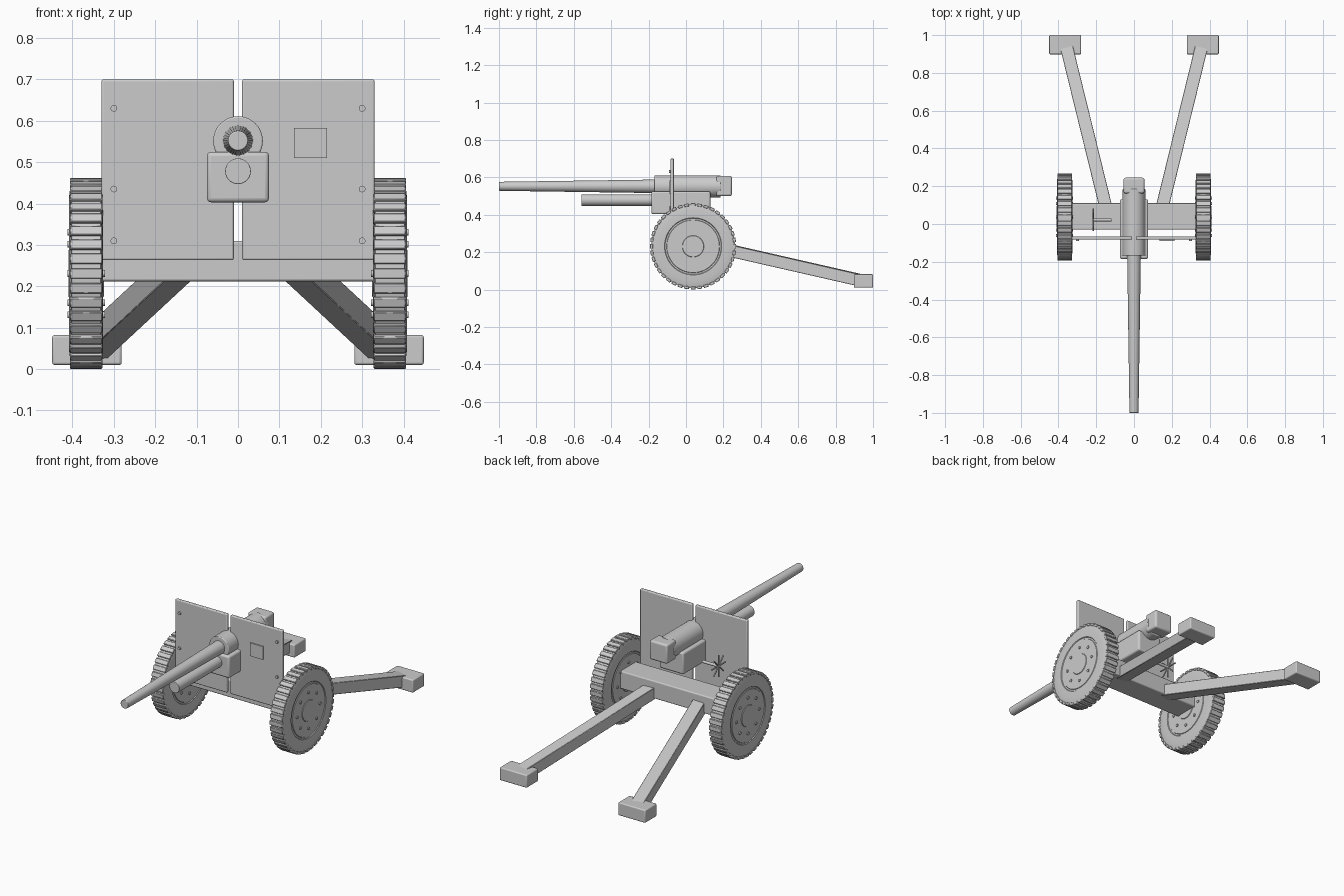
import bpy, bmesh, math
from mathutils import Matrix, Vector

if "Cube" in bpy.data.objects:
    bpy.data.objects.remove(bpy.data.objects["Cube"])

grey = bpy.data.materials.new("plain_grey")
grey.diffuse_color = (0.6, 0.6, 0.6, 1)
grey.use_nodes = True
grey.node_tree.nodes["Principled BSDF"].inputs["Base Color"].default_value = grey.diffuse_color


def finish(name, bm, bevel=0.0, segments=3):
    """Turn a bmesh into a named object with optional rounded edges."""
    bmesh.ops.recalc_face_normals(bm, faces=bm.faces)
    mesh = bpy.data.meshes.new(name)
    bm.to_mesh(mesh)
    bm.free()
    mesh.materials.append(grey)
    ob = bpy.data.objects.new(name, mesh)
    bpy.context.collection.objects.link(ob)
    if bevel:
        mod = ob.modifiers.new("rounding", 'BEVEL')
        mod.width, mod.segments = bevel, segments
        mod.limit_method, mod.angle_limit = 'ANGLE', math.radians(40)
    bpy.ops.object.select_all(action='DESELECT')
    ob.select_set(True)
    bpy.context.view_layer.objects.active = ob
    bpy.ops.object.shade_smooth_by_angle(angle=math.radians(35))
    return ob


def add_box(bm, lo, hi, matrix=Matrix()):
    lo, hi = Vector(lo), Vector(hi)
    m = matrix @ Matrix.Translation((lo + hi) / 2) @ Matrix.Diagonal((*(hi - lo), 1))
    bmesh.ops.create_cube(bm, size=1, matrix=m)


def add_rod(bm, a, b, r1, r2=None, sides=32):
    a, b = Vector(a), Vector(b)
    d = b - a
    m = Matrix.Translation((a + b) / 2) @ d.to_track_quat('Z', 'Y').to_matrix().to_4x4()
    bmesh.ops.create_cone(bm, cap_ends=True, segments=sides, radius1=r1,
                          radius2=r1 if r2 is None else r2, depth=d.length, matrix=m)


def box(name, lo, hi, bevel):
    bm = bmesh.new()
    add_box(bm, lo, hi)
    return finish(name, bm, bevel)


def rod(name, a, b, r1, r2=None, bevel=0.0, sides=32):
    bm = bmesh.new()
    add_rod(bm, a, b, r1, r2, sides)
    return finish(name, bm, bevel)


# Gun tube, sleeve, recoil cylinder, breech and cradle
rod("barrel", (0, -0.10, 0.552), (0, -1.0, 0.552), 0.037, 0.024, 0.003)
rod("barrel_sleeve", (0, -0.168, 0.551), (0, 0.185, 0.551), 0.06, bevel=0.004, sides=48)
rod("recoil_cylinder", (0, -0.56, 0.478), (0, -0.15, 0.478), 0.031, bevel=0.002)
box("breech_block", (-0.055, 0.162, 0.50), (0.055, 0.245, 0.607), 0.01)
box("cradle", (-0.075, -0.185, 0.403), (0.075, 0.13, 0.525), 0.01)

# Axle beam joining the wheels
box("axle_beam", (-0.335, -0.03, 0.212), (0.335, 0.11, 0.31), 0.006)

# Sight plate on one half of the shield
box("sight_plate", (0.135, -0.089, 0.51), (0.215, -0.081, 0.583), 0)

WHEEL_Y, WHEEL_Z, TREADS = 0.038, 0.231, 40
# Wheel half profile: distance from the middle plane, radius
profile = [(0.043, 0.0), (0.043, 0.056), (0.040, 0.058), (0.040, 0.140),
           (0.037, 0.142), (0.037, 0.150), (0.041, 0.153), (0.041, 0.188),
           (0.038, 0.212), (0.035, 0.224)]
profile += [(-w, r) for w, r in reversed(profile)]

for side, s in (("right", 1), ("left", -1)):
    # Shield half with its bolts
    x0, x1 = sorted((s * 0.01, s * 0.33))
    box(side + "_shield", (x0, -0.083, 0.263), (x1, -0.065, 0.70), 0.005)
    bm = bmesh.new()
    for z in (0.31, 0.435, 0.63):
        add_rod(bm, (s * 0.30, -0.091, z), (s * 0.30, -0.07, z), 0.008, sides=16)
    finish(side + "_shield_bolts", bm)

    # Lathed wheel
    centre = Vector((s * 0.367, WHEEL_Y, WHEEL_Z))
    bm = bmesh.new()
    verts = [bm.verts.new(centre + Vector((w, 0, r))) for w, r in profile]
    edges = [bm.edges.new(pair) for pair in zip(verts, verts[1:])]
    bmesh.ops.spin(bm, geom=verts + edges, cent=centre, axis=(1, 0, 0),
                   angle=math.tau, steps=80, use_duplicate=False)
    bmesh.ops.remove_doubles(bm, verts=bm.verts, dist=0.0002)
    finish(side + "_wheel", bm)

    # Tread bars around the rim
    bm = bmesh.new()
    for i in range(TREADS):
        turn = Matrix.Translation(centre) @ Matrix.Rotation(math.tau * i / TREADS, 4, 'X')
        add_box(bm, (-0.039, -0.0125, 0.215), (0.039, 0.0125, 0.2305), turn)
    finish(side + "_treads", bm, 0.002, 1)

    # Ring of wheel bolts passing through both faces
    bm = bmesh.new()
    for i in range(8):
        a = math.tau * i / 8
        p = centre + Vector((0, 0.1 * math.cos(a), 0.1 * math.sin(a)))
        add_rod(bm, p - Vector((0.045, 0, 0)), p + Vector((0.045, 0, 0)), 0.008, sides=12)
    finish(side + "_wheel_bolts", bm)

    # Splayed trail leg, swept from axle to spade
    a, b = Vector((s * 0.147, 0.08, 0.244)), Vector((s * 0.358, 0.94, 0.048))
    d = (b - a).normalized()
    across = d.cross(Vector((0, 0, 1))).normalized()
    up = across.cross(d)
    frame = Matrix((across, d, up)).transposed().to_4x4()
    frame.translation = a
    bm = bmesh.new()
    add_box(bm, (-0.034, 0, -0.032), (0.034, (b - a).length, 0.032), frame)
    finish(side + "_trail_leg", bm, 0.002, 1)

    # Spade foot
    x0, x1 = sorted((s * 0.281, s * 0.449))
    box(side + "_spade", (x0, 0.898, 0.01), (x1, 1.0, 0.082), 0.006)

# Aiming hand wheel: shaft and crossed spokes
bm = bmesh.new()
hub = Vector((-0.216, 0.022, 0.45))
add_rod(bm, hub - Vector((0.005, 0, 0)), (-0.12, 0.022, 0.45), 0.008, sides=16)
for i in range(4):
    a = math.pi * i / 4
    v = Vector((0, math.cos(a), math.sin(a))) * 0.06
    add_rod(bm, hub - v, hub + v, 0.004, sides=8)
finish("hand_wheel", bm)
